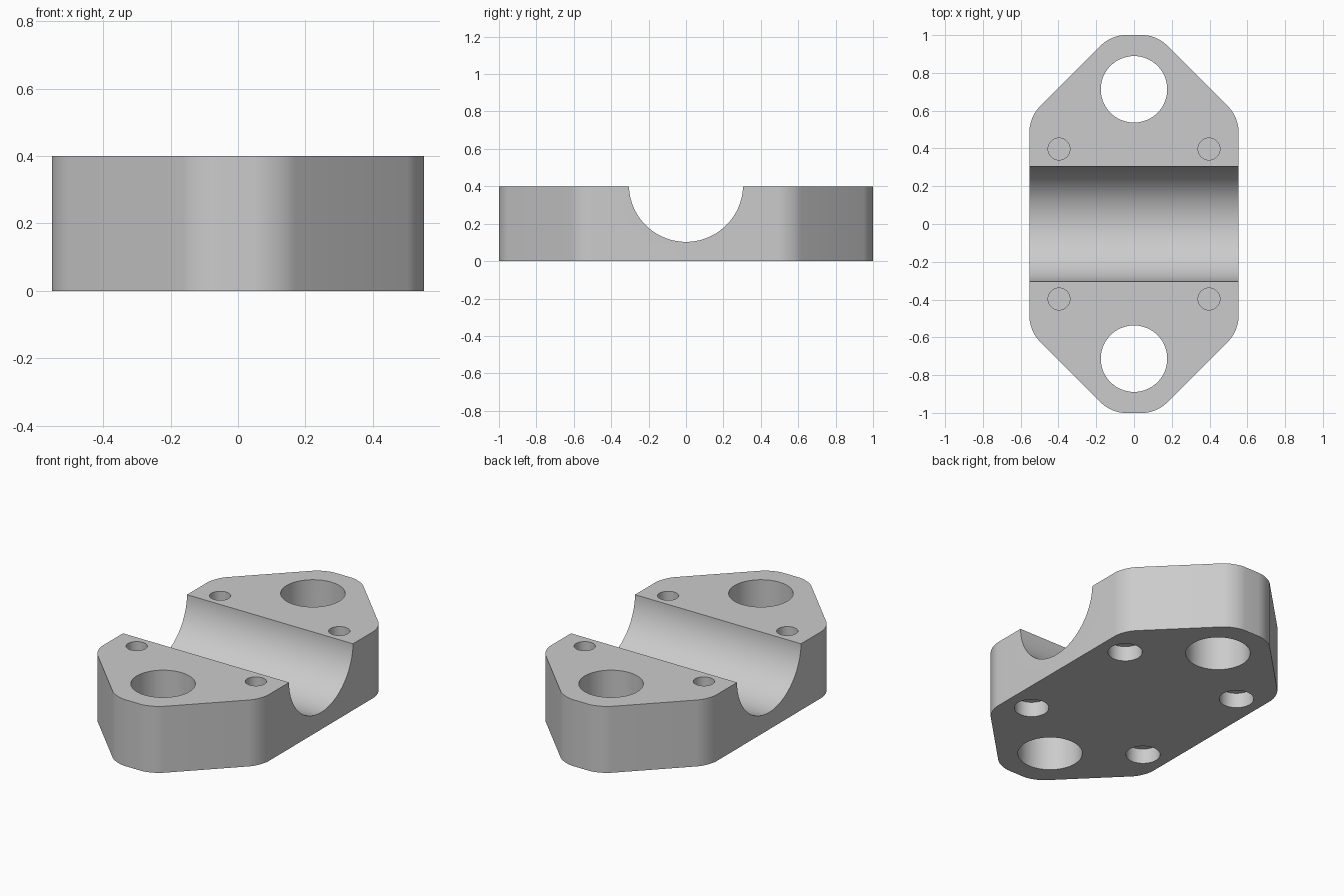
import bpy
import bmesh
import math

cube = bpy.data.objects.get("Cube")
if cube:
    bpy.data.objects.remove(cube, do_unlink=True)

HEIGHT = 0.4
HALF_WIDTH = 0.553
CORNER_Y = 0.567      # where the side meets the diagonal
TIP_X = 0.12          # half width of the flat tip
BOLT_Y = 0.713
SCREW = 0.397

grey = bpy.data.materials.new("plain grey")
grey.use_nodes = True
colour = (0.6, 0.6, 0.6, 1)
grey.diffuse_color = colour
grey.node_tree.nodes["Principled BSDF"].inputs["Base Color"].default_value = colour


def add_cutter(name, radius, depth, location, rotation=(0, 0, 0), sides=64):
    bpy.ops.mesh.primitive_cylinder_add(vertices=sides, radius=radius, depth=depth,
                                        location=location, rotation=rotation)
    cutter = bpy.context.object
    cutter.name = name
    cutter.data.materials.append(grey)
    cutter.hide_render = True
    return cutter


# Clamp body: extruded octagon with rounded upright edges
outline = [(HALF_WIDTH, -CORNER_Y), (HALF_WIDTH, CORNER_Y), (TIP_X, 1), (-TIP_X, 1),
           (-HALF_WIDTH, CORNER_Y), (-HALF_WIDTH, -CORNER_Y), (-TIP_X, -1), (TIP_X, -1)]
bm = bmesh.new()
base = bm.faces.new([bm.verts.new((x, y, 0)) for x, y in outline])
extruded = bmesh.ops.extrude_face_region(bm, geom=[base])["geom"]
bmesh.ops.translate(bm, vec=(0, 0, HEIGHT),
                    verts=[v for v in extruded if isinstance(v, bmesh.types.BMVert)])
upright = [e for e in bm.edges if abs(e.verts[0].co.z - e.verts[1].co.z) > 0.1]
bmesh.ops.bevel(bm, geom=upright, offset=0.07, offset_type='OFFSET',
                segments=8, profile=0.5, affect='EDGES')
bmesh.ops.recalc_face_normals(bm, faces=bm.faces)
mesh = bpy.data.meshes.new("clamp_body")
bm.to_mesh(mesh)
bm.free()
mesh.materials.append(grey)
body = bpy.data.objects.new("clamp_body", mesh)
bpy.context.collection.objects.link(body)

# Half-round channel across the body
cutters = [add_cutter("channel_cutter", 0.305, 2, (0, 0, 0.408),
                      (0, math.pi / 2, 0), 96)]

# Bolt holes, then screw holes with wider recesses below a thin web
RECESS = 0.09
WEB = 0.01
for sy in (-1, 1):
    cutters.append(add_cutter("bolt_hole_cutter", 0.176, 1, (0, sy * BOLT_Y, 0.2)))
    for sx in (-1, 1):
        x, y = sx * SCREW, sy * SCREW
        cutters.append(add_cutter("recess_cutter", 0.094, 2 * RECESS, (x, y, 0)))
        cutters.append(add_cutter("screw_hole_cutter", 0.058, 0.5,
                                  (x, y, RECESS + WEB + 0.25)))

for cutter in cutters:
    cut = body.modifiers.new(cutter.name, 'BOOLEAN')
    cut.operation = 'DIFFERENCE'
    cut.solver = 'EXACT'
    cut.object = cutter

# Bake the cuts, drop the cutters and smooth the rounded walls
bpy.ops.object.select_all(action='DESELECT')
body.select_set(True)
bpy.context.view_layer.objects.active = body
for cut in list(body.modifiers):
    bpy.ops.object.modifier_apply(modifier=cut.name)
for cutter in cutters:
    bpy.data.objects.remove(cutter, do_unlink=True)
bpy.ops.object.shade_smooth_by_angle(angle=math.radians(30))
